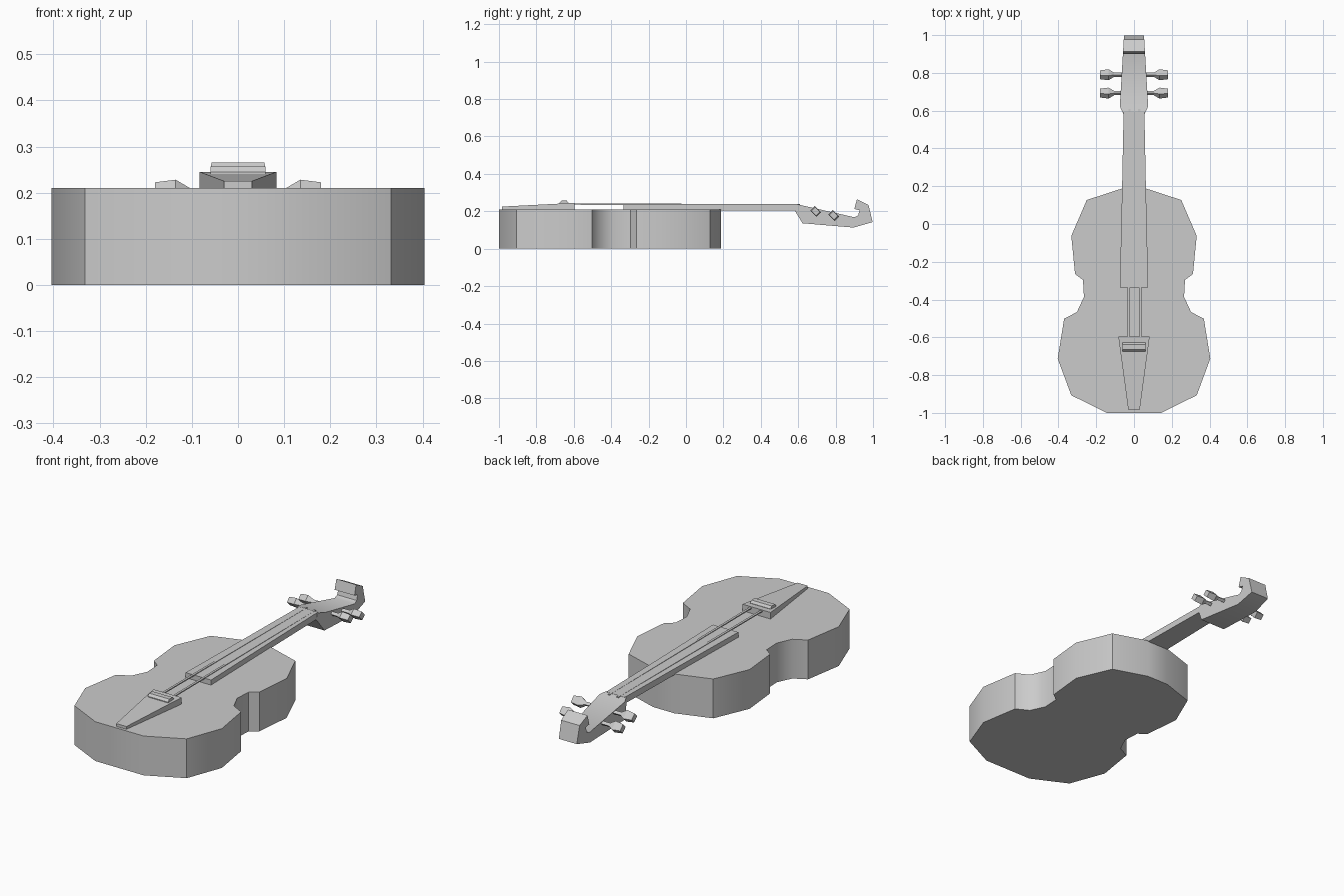
import bpy, bmesh, math
from mathutils import Matrix

if "Cube" in bpy.data.objects:
    bpy.data.objects.remove(bpy.data.objects["Cube"])


def loft(name, rings, smooth=True):
    """Bridge equal-length rings of points and cap both ends."""
    bm = bmesh.new()
    loops = [[bm.verts.new(p) for p in ring] for ring in rings]
    n = len(loops[0])
    for a, b in zip(loops, loops[1:]):
        for i in range(n):
            j = (i + 1) % n
            bm.faces.new((a[i], a[j], b[j], b[i]))
    bm.faces.new(loops[0][::-1])
    bm.faces.new(loops[-1])
    bmesh.ops.recalc_face_normals(bm, faces=bm.faces)
    me = bpy.data.meshes.new(name)
    bm.to_mesh(me)
    bm.free()
    ob = bpy.data.objects.new(name, me)
    bpy.context.collection.objects.link(ob)
    if smooth:
        bpy.ops.object.select_all(action='DESELECT')
        ob.select_set(True)
        bpy.context.view_layer.objects.active = ob
        bpy.ops.object.shade_smooth_by_angle(angle=math.radians(40))
    return ob


def section(y, w, z0, z1, w0=None):
    """Rectangular or trapezoid ring across x at a given y."""
    w0 = w if w0 is None else w0
    return [(-w0, y, z0), (w0, y, z0), (w, y, z1), (-w, y, z1)]


# Body: mirrored half outline, extruded upward
half = [(0.063, 0.188), (0.25, 0.127), (0.332, -0.063), (0.312, -0.265),
        (0.27, -0.296), (0.265, -0.386), (0.302, -0.466), (0.37, -0.502),
        (0.404, -0.713), (0.332, -0.907), (0.143, -1.0)]
outline = half + [(-x, y) for x, y in reversed(half)]
loft("body", [[(x, y, z) for x, y in outline] for z in (0, 0.21)])

# Neck with fingerboard
loft("neck", [section(-0.335, 0.075, 0.205, 0.237),
              section(0.19, 0.063, 0.205, 0.238),
              section(0.595, 0.055, 0.205, 0.239)])

# Tailpiece wedge and bridge
loft("tailpiece", [section(-0.985, 0.03, 0.205, 0.225),
                   section(-0.595, 0.083, 0.205, 0.245)], False)
loft("bridge", [section(-0.676, 0.06, 0.23, 0.245),
                section(-0.665, 0.06, 0.23, 0.257),
                section(-0.638, 0.06, 0.23, 0.257),
                section(-0.628, 0.06, 0.23, 0.245)], False)

# Strings
for i, x in enumerate((-0.029, 0.035)):
    ring = lambda y, x0, z: [(x0 + dx, y, z + dz) for dx, dz in
                             ((-.006, -.006), (.006, -.006), (.006, 0), (-.006, 0))]
    loft(f"string_{i + 1}", [ring(-0.63, x, 0.241), ring(0.61, x * 0.8, 0.2395)], False)

# Peg box with hooked scroll: side profile, width varying along the length
profile = [(0.58, 0.206), (0.623, 0.136), (0.895, 0.113), (0.998, 0.142),
           (0.976, 0.233), (0.914, 0.265), (0.90, 0.212), (0.928, 0.206),
           (0.92, 0.178), (0.90, 0.168), (0.623, 0.231), (0.59, 0.239)]


def head_width(y):
    if y < 0.623:
        return 0.055 + 0.02 * (y - 0.58) / 0.043
    return 0.075 - 0.022 * (y - 0.623) / 0.375


loft("scroll_head", [[(s * head_width(y), y, z) for y, z in profile] for s in (-1, 1)])

# Tuning pegs: thin shaft widening into a flat knob, turned 45 degrees
for side in (-1, 1):
    for k, (py, pz) in enumerate(((0.693, 0.199), (0.79, 0.178))):
        rot = Matrix.Rotation(math.radians(-45), 3, 'X')
        rings = []
        for x, a, b in ((0.04, 0.008, 0.008), (0.105, 0.008, 0.008),
                        (0.135, 0.024, 0.017), (0.18, 0.018, 0.015)):
            ring = []
            for u, v in ((-a, -b), (a, -b), (a, b), (-a, b)):
                p = rot @ Matrix.Translation((0, u, v)).to_translation()
                ring.append((side * x, py + p.y, pz + p.z))
            rings.append(ring)
        loft(f"peg_{'left' if side < 0 else 'right'}_{k + 1}", rings, False)
